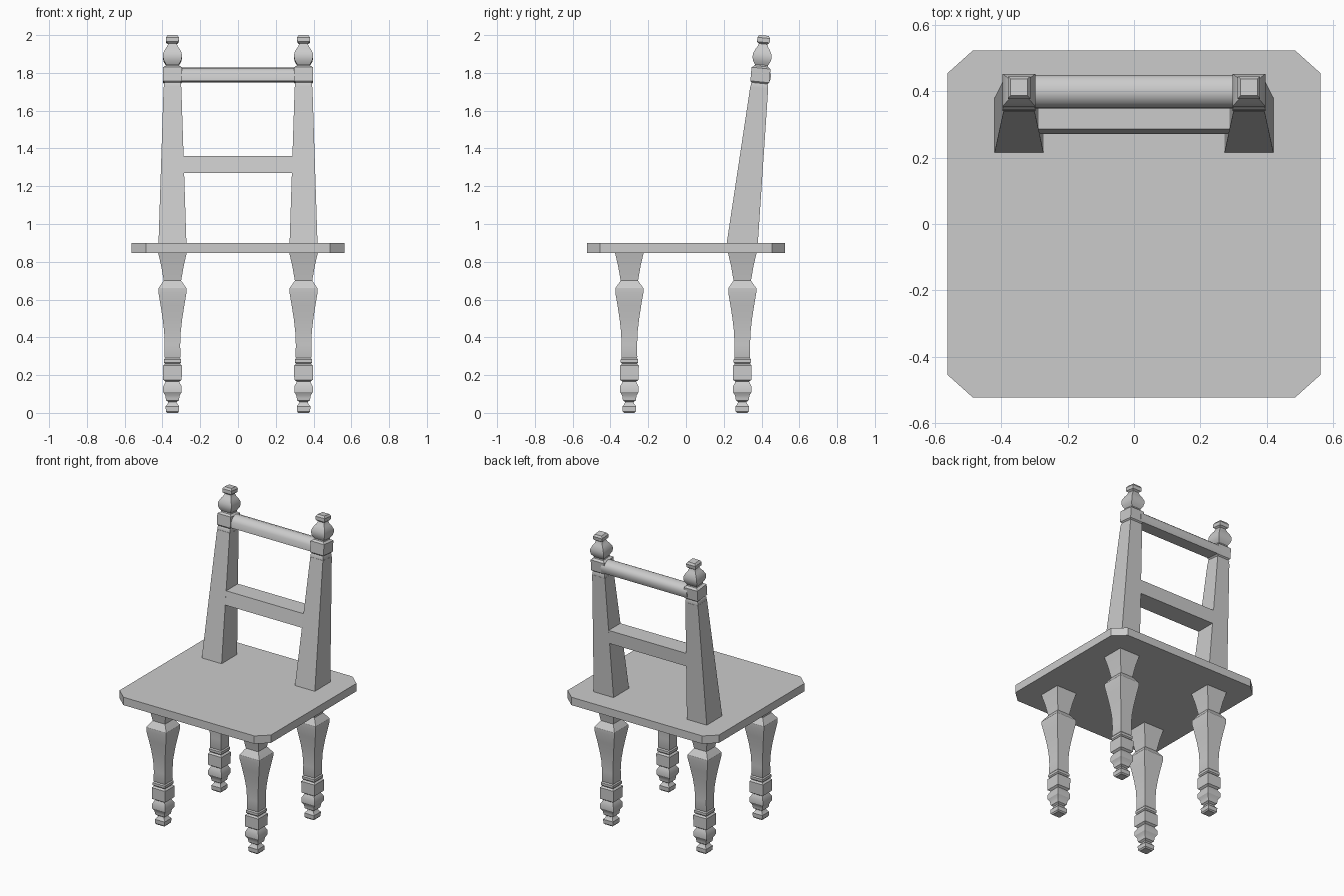
import bpy, bmesh, math

if "Cube" in bpy.data.objects:
    bpy.data.objects.remove(bpy.data.objects["Cube"])

LEG_X = 0.347


def loft(name, rings, smooth=30):
    """Skin a list of equal-length point rings and cap both ends."""
    bm = bmesh.new()
    vs = [[bm.verts.new(p) for p in r] for r in rings]
    n = len(vs[0])
    for a, b in zip(vs, vs[1:]):
        for i in range(n):
            j = (i + 1) % n
            bm.faces.new((a[i], a[j], b[j], b[i]))
    bm.faces.new(vs[0])
    bm.faces.new(vs[-1])
    bmesh.ops.recalc_face_normals(bm, faces=bm.faces)
    me = bpy.data.meshes.new(name)
    bm.to_mesh(me)
    bm.free()
    ob = bpy.data.objects.new(name, me)
    bpy.context.collection.objects.link(ob)
    bpy.context.view_layer.objects.active = ob
    ob.select_set(True)
    bpy.ops.object.shade_smooth_by_angle(angle=math.radians(smooth))
    ob.select_set(False)
    return ob


def square(x, y, z, hx, hy=None, tilt=0.0):
    hy = hy or hx
    return [(x + sx * hx, y + sy * hy, z - tilt * sy * hy)
            for sx, sy in ((-1, -1), (1, -1), (1, 1), (-1, 1))]


# Turned-style square legs: (z, half width)
LEG = [(0, .028), (.008, .035), (.035, .036), (.047, .026), (.058, .022), (.066, .034),
       (.078, .036), (.092, .038), (.11, .049), (.14, .049), (.16, .038), (.166, .036),
       (.175, .049), (.25, .05), (.26, .04), (.267, .046), (.283, .046), (.29, .04),
       (.295, .042), (.36, .041), (.43, .044), (.50, .052), (.57, .063), (.635, .074),
       (.66, .074), (.695, .05), (.70, .046), (.78, .06), (.852, .077)]
for sx, side in ((-1, "left"), (1, "right")):
    for y, end in ((-.3, "front"), (.298, "rear")):
        loft(f"{end}_{side}_leg", [square(sx * LEG_X, y, z, h) for z, h in LEG])

# Seat slab with clipped corners
corners = [(.487, -.523), (.563, -.455), (.563, .455), (.487, .523),
           (-.487, .523), (-.563, .455), (-.563, -.455), (-.487, -.523)]
loft("seat", [[(x, y, z) for x, y in corners] for z in (.847, .9)])

# Leaning tapered back posts with finials
FINIAL = [(1.71, .04), (1.718, .046), (1.738, .046), (1.745, .042), (1.753, .05), (1.825, .05),
          (1.835, .036), (1.842, .034), (1.862, .046), (1.88, .05), (1.9, .049), (1.925, .037),
          (1.935, .029), (1.953, .022), (1.962, .033), (1.985, .034), (1.998, .025)]
for sx, side in ((-1, "left"), (1, "right")):
    loft(f"back_{side}_post", [square(sx * LEG_X, .2975, .895, .074, .0825),
                               square(sx * LEG_X, .3875, 1.72, .047, .0475, .1)])
    loft(f"{side}_finial", [square(sx * LEG_X, .387 + (z - 1.71) * .09, z, h, tilt=.1)
                            for z, h in FINIAL])

# Middle rail, flush with the sloping post faces
mid = [(.272, 1.27), (.405, 1.27), (.411, 1.36), (.286, 1.36)]
loft("middle_rail", [[(x, y, z) for y, z in mid] for x in (-.31, .31)])

# Top rail with rounded upper face
top = [(.349, 1.757), (.44, 1.75), (.448, 1.768), (.45, 1.79), (.444, 1.808),
       (.43, 1.82), (.405, 1.828), (.385, 1.826), (.365, 1.815), (.352, 1.795)]
loft("top_rail", [[(x, y, z) for y, z in top] for x in (-.32, .32)], 40)
